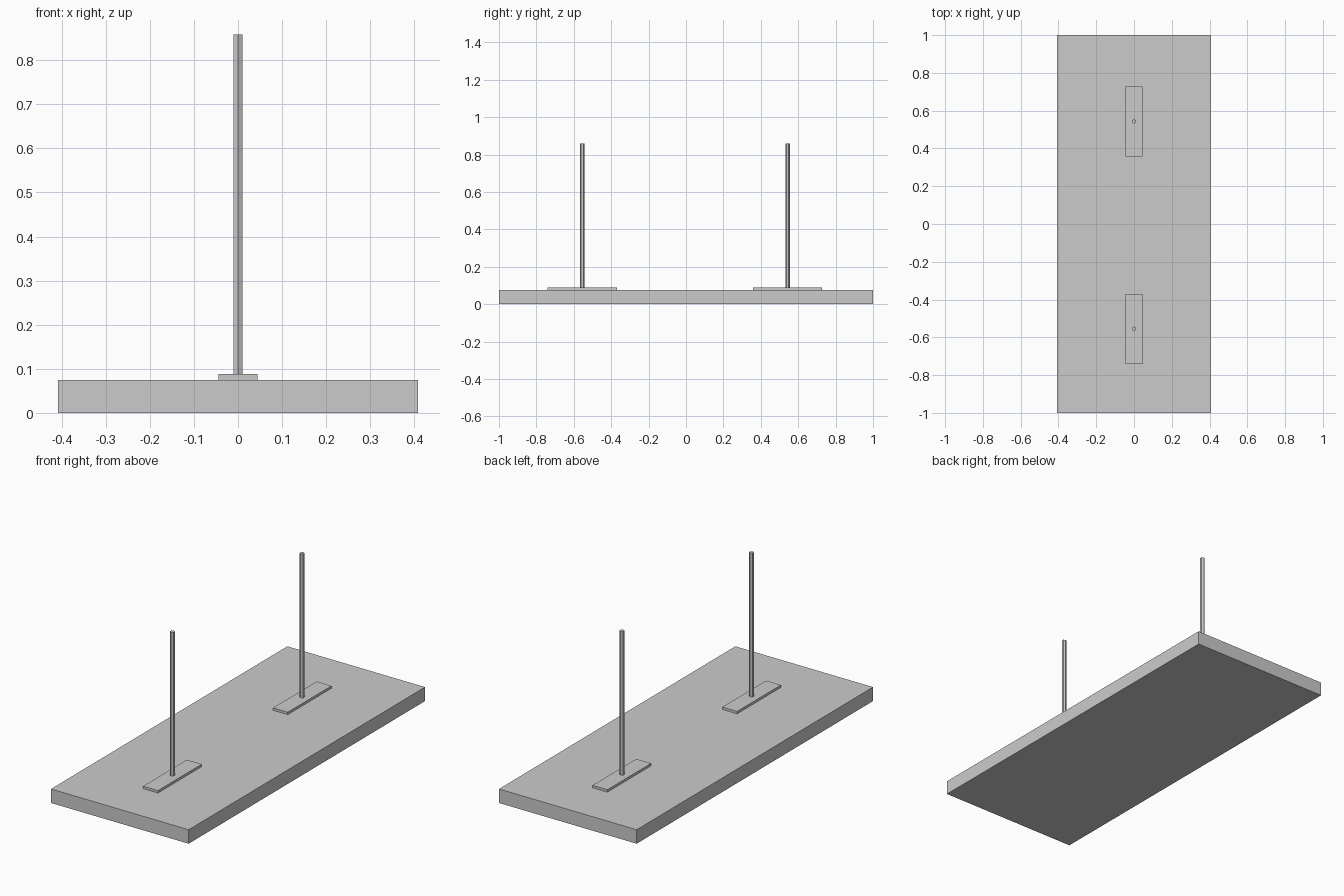
import bpy

if "Cube" in bpy.data.objects:
    bpy.data.objects.remove(bpy.data.objects["Cube"])


def box(name, x, y, z0, z1, cy=0.0):
    """Box of size x by y, spanning z0 to z1, centred on x = 0, y = cy."""
    bpy.ops.mesh.primitive_cube_add(size=1, location=(0, cy, (z0 + z1) / 2))
    ob = bpy.context.object
    ob.name = name
    ob.scale = (x, y, z1 - z0)
    bpy.ops.object.transform_apply(location=False, rotation=False, scale=True)
    return ob


def rod(name, radius, z0, z1, cy):
    """Six-sided upright rod with corners pointing along y."""
    bpy.ops.mesh.primitive_cylinder_add(
        vertices=6, radius=radius, depth=z1 - z0, location=(0, cy, (z0 + z1) / 2))
    bpy.context.object.name = name


BASE_TOP, PLATE_TOP, ROD_TOP = 0.075, 0.088, 0.858

# Flat slab
box("base_slab", 0.816, 2.0, 0.0, BASE_TOP)

# Mounting plate and post at each end
for side, cy in (("front", -0.555), ("back", 0.543)):
    box(side + "_mounting_plate", 0.088, 0.37, BASE_TOP, PLATE_TOP, cy)
    rod(side + "_post", 0.0122, PLATE_TOP, ROD_TOP, cy)
